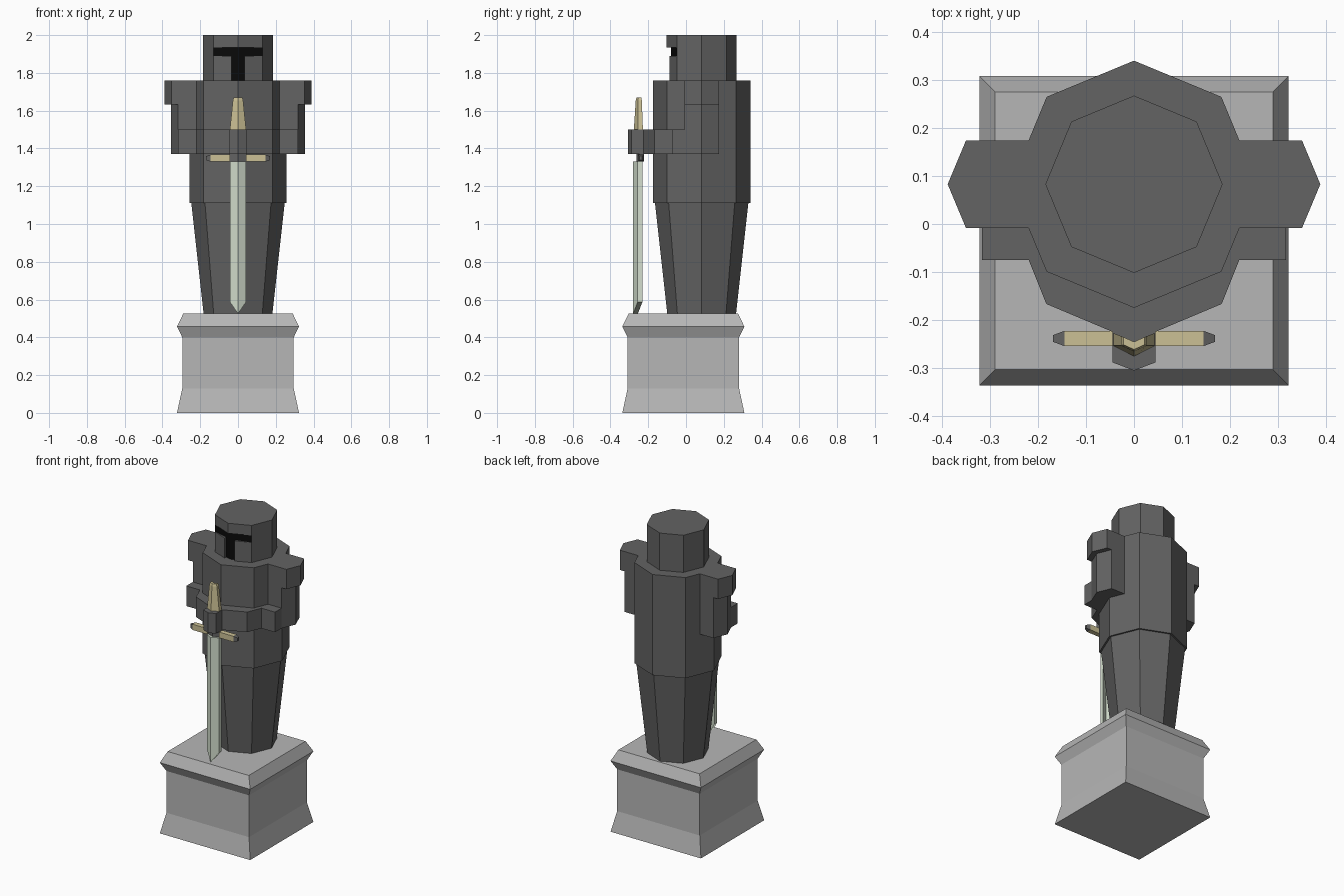
import bpy, bmesh, math

if "Cube" in bpy.data.objects:
    bpy.data.objects.remove(bpy.data.objects["Cube"])

CY = 0.083  # y of the figure's axis


def material(name, rgb):
    m = bpy.data.materials.new(name)
    m.diffuse_color = (*rgb, 1)
    m.use_nodes = True
    m.node_tree.nodes["Principled BSDF"].inputs["Base Color"].default_value = m.diffuse_color
    return m


DARK = material("dark_stone", (0.125, 0.125, 0.125))
PALE = material("pale_stone", (0.47, 0.47, 0.47))
BLACK = material("black", (0.003, 0.003, 0.003))
GOLD = material("gold", (0.60, 0.53, 0.30))
STEEL = material("steel", (0.66, 0.74, 0.62))


def loft(name, rings, mat):
    """Closed solid through stacked (footprint, z) rings; z may be per point."""
    bm = bmesh.new()
    loops = []
    for pts, z in rings:
        zs = z if isinstance(z, (list, tuple)) else [z] * len(pts)
        loops.append([bm.verts.new((x, y, h)) for (x, y), h in zip(pts, zs)])
    n = len(loops[0])
    for a, b in zip(loops, loops[1:]):
        for i in range(n):
            j = (i + 1) % n
            bm.faces.new((a[i], a[j], b[j], b[i]))
    bm.faces.new(loops[0][::-1])
    bm.faces.new(loops[-1])
    bmesh.ops.recalc_face_normals(bm, faces=bm.faces[:])
    me = bpy.data.meshes.new(name)
    bm.to_mesh(me)
    bm.free()
    me.materials.append(mat)
    ob = bpy.data.objects.new(name, me)
    bpy.context.collection.objects.link(ob)
    return ob


def prism(name, pts, z0, z1, mat):
    return loft(name, [(pts, z0), (pts, z1)], mat)


def octagon(r, cy=CY):
    # first point faces the front
    return [(r * math.sin(k * math.pi / 4), cy - r * math.cos(k * math.pi / 4)) for k in range(8)]


def square(h, cy=-0.014):
    return [(-h, cy - h), (h, cy - h), (h, cy + h), (-h, cy + h)]


def sym(half):
    # mirror a half outline (x >= 0, front to back) about x = 0
    return half + [(-x, y) for x, y in reversed(half) if x > 0]


def chevron(w, ridge, side, t):
    # bent strip: front ridge, swept-back sides, thickness t
    return [(0, ridge), (w, side), (w, side + t), (0, ridge + t), (-w, side + t), (-w, side)]


# Plinth
loft("plinth", [(square(h), z) for h, z in
                ((0.323, 0), (0.295, 0.13), (0.295, 0.40), (0.323, 0.457), (0.29, 0.525))], PALE)

# Body
loft("legs", [(octagon(0.182), 0.525), (octagon(0.247), 1.11)], DARK)
prism("torso", octagon(0.258), 1.11, 1.76, DARK)

# Helmet: full crown, notched middle and lower bands, black visor behind the T slot
head = octagon(0.185)
prism("helmet_crown", head, 1.935, 2.0, DARK)
prism("helmet_eye_band", [(0, 0.0)] + head[1:], 1.89, 1.935, DARK)
prism("helmet_lower", [(0, -0.03), (0.035, -0.03), (0.035, -0.0875)] + head[1:]
      + [(-0.035, -0.0875), (-0.035, -0.03)], 1.76, 1.89, DARK)
prism("visor", [(0, -0.08), head[1], (0, 0.05), head[7]], 1.76, 1.935, BLACK)

# Shoulders and upper arms
for side, s in (("right", 1), ("left", -1)):
    for part, x, z0, z1 in (("shoulder_guard", 0.389, 1.632, 1.76), ("upper_arm", 0.355, 1.37, 1.632)):
        pts = [(x, CY), (x - 0.038, CY + 0.091), (0.22, CY + 0.091), (0.258, CY),
               (0.22, CY - 0.091), (x - 0.038, CY - 0.091)]
        prism(f"{side}_{part}", [(s * px, py) for px, py in pts], z0, z1, DARK)

# Forearms folded round the front, and clasped hands
prism("forearms", sym([(0, -0.244), (0.183, -0.167), (0.22, -0.075), (0.317, -0.075),
                       (0.317, -0.008), (0.2, -0.008)]), 1.37, 1.5, DARK)
prism("hands", sym([(0, -0.306), (0.045, -0.289), (0.045, -0.2)]), 1.37, 1.5, DARK)

# Sword
blade = chevron(0.043, -0.28, -0.256, 0.025)
tip = [0.525, 0.587, 0.587, 0.525, 0.587, 0.587]
loft("blade", [(blade, tip), (blade, 1.33)], STEEL)
prism("guard_centre", chevron(0.045, -0.262, -0.245, 0.022), 1.33, 1.37, DARK)
loft("pommel", [(chevron(0.043, -0.276, -0.254, 0.026), 1.5),
                (chevron(0.027, -0.266, -0.254, 0.02), 1.655),
                (chevron(0.022, -0.262, -0.252, 0.016), 1.67)], GOLD)
for side, s in (("right", 1), ("left", -1)):
    bar = [(s * 0.043, -0.255), (s * 0.145, -0.255), (s * 0.145, -0.223), (s * 0.043, -0.223)]
    prism(f"{side}_guard", bar, 1.33, 1.367, GOLD)
    loft(f"{side}_guard_tip", [([(s * 0.145, -0.255), (s * 0.169, -0.246), (s * 0.169, -0.232),
                                 (s * 0.145, -0.223)], [z, m, m, z])
                               for z, m in ((1.33, 1.338), (1.367, 1.359))], DARK)
